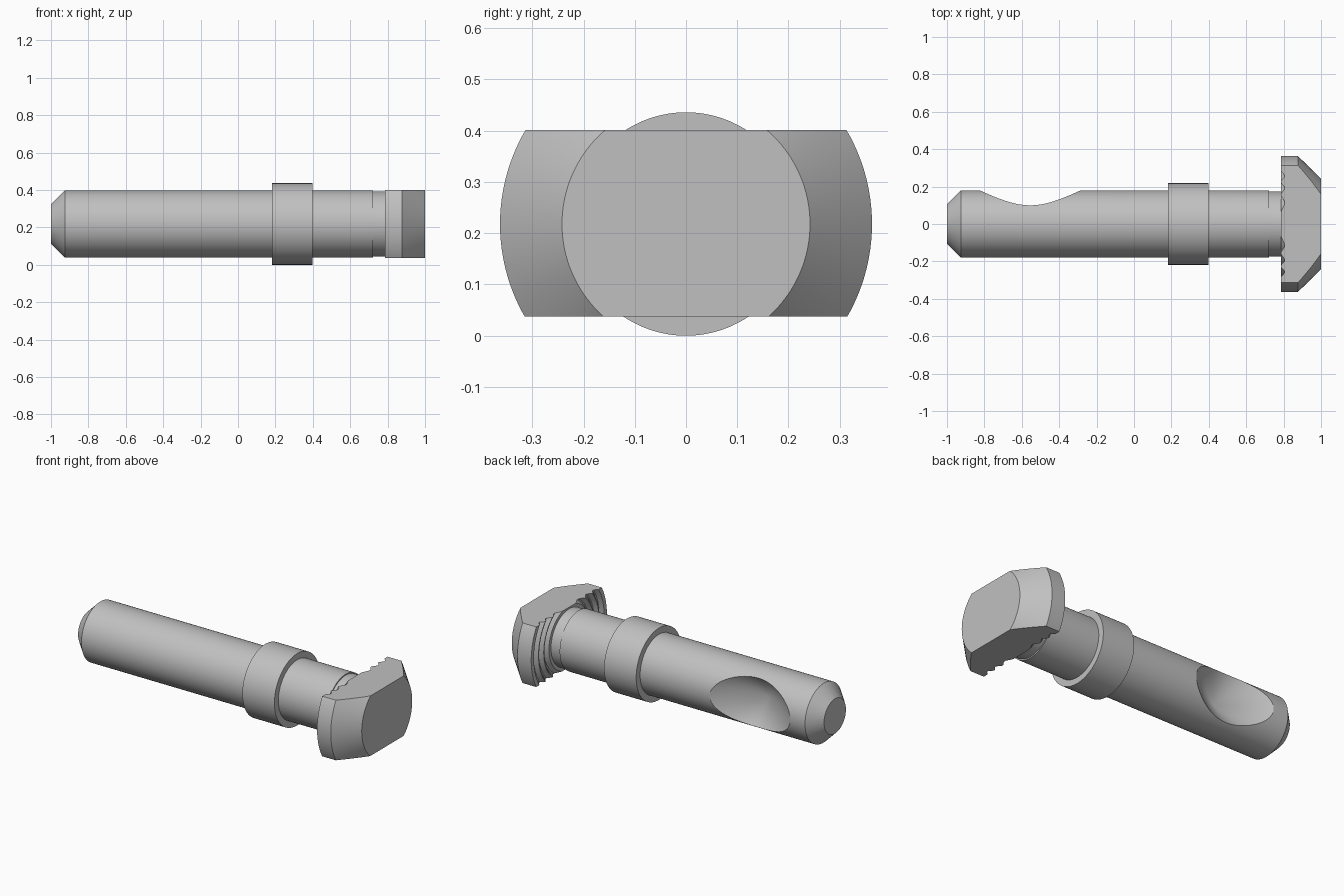
import bpy, bmesh, math
from mathutils import Matrix, Vector

if "Cube" in bpy.data.objects:
    bpy.data.objects.remove(bpy.data.objects["Cube"], do_unlink=True)

AXIS_Z = 0.218
SEGMENTS = 128

steel = bpy.data.materials.new("plain grey steel")
steel.use_nodes = True
colour = (0.53, 0.53, 0.53, 1)
steel.diffuse_color = colour
steel.node_tree.nodes["Principled BSDF"].inputs["Base Color"].default_value = colour


def make_object(name, bm):
    bmesh.ops.recalc_face_normals(bm, faces=bm.faces)
    mesh = bpy.data.meshes.new(name)
    bm.to_mesh(mesh)
    bm.free()
    mesh.materials.append(steel)
    obj = bpy.data.objects.new(name, mesh)
    bpy.context.collection.objects.link(obj)
    return obj


def lathe(name, profile):
    """Turn (x, radius) points around the long axis and cap both ends."""
    bm = bmesh.new()
    rings = []
    for x, r in profile:
        ring = []
        for i in range(SEGMENTS):
            a = math.tau * i / SEGMENTS
            ring.append(bm.verts.new((x, r * math.cos(a), AXIS_Z + r * math.sin(a))))
        rings.append(ring)
    for a, b in zip(rings, rings[1:]):
        for i in range(SEGMENTS):
            j = (i + 1) % SEGMENTS
            bm.faces.new((a[i], a[j], b[j], b[i]))
    bm.faces.new(rings[0])
    bm.faces.new(rings[-1])
    return make_object(name, bm)


def cut(obj, cutter, operation):
    mod = obj.modifiers.new("cut", "BOOLEAN")
    mod.operation, mod.solver, mod.object = operation, "EXACT", cutter
    cutter.hide_render = True
    bpy.context.view_layer.objects.active = obj
    bpy.ops.object.modifier_apply(modifier=mod.name)
    bpy.data.objects.remove(cutter, do_unlink=True)


# Shaft with a chamfered tip and a slightly thinner neck
shaft = lathe("shaft", [(-1, 0.105), (-0.925, 0.18), (0.722, 0.18),
                        (0.722, 0.173), (0.86, 0.173)])

# Conical dimple in the back of the shaft, its point on the axis
bm = bmesh.new()
depth = 0.3
bmesh.ops.create_cone(bm, cap_ends=True, segments=96, radius1=0,
                      radius2=1.5 * depth, depth=depth)
bmesh.ops.transform(bm, verts=bm.verts, matrix=Matrix.Translation((-0.555, depth / 2, AXIS_Z))
                    @ Matrix.Rotation(-math.pi / 2, 4, "X"))
cut(shaft, make_object("dimple_cutter", bm), "DIFFERENCE")

# Collar
collar = lathe("collar", [(0.182, 0.218), (0.397, 0.218)])

# Hammer head with ring grooves on its underside
profile = [(0.785, 0.15)]
for r in (0.215, 0.265, 0.315):
    profile += [(0.785, r - 0.022), (0.805, r - 0.004), (0.805, r + 0.004), (0.785, r + 0.022)]
profile += [(0.785, 0.363), (0.877, 0.363), (1, 0.242)]
head = lathe("hammer_head", profile)

# Flat top and bottom of the head
bm = bmesh.new()
bmesh.ops.create_cube(bm, size=1)
bmesh.ops.scale(bm, verts=bm.verts, vec=(1, 1, 0.364))
bmesh.ops.translate(bm, verts=bm.verts, vec=Vector((0.9, 0, AXIS_Z + 0.001)))
cut(head, make_object("head_cutter", bm), "INTERSECT")

# Smooth shading with sharp edges kept
bpy.ops.object.select_all(action="DESELECT")
for obj in (shaft, collar, head):
    obj.select_set(True)
    bpy.context.view_layer.objects.active = obj
bpy.ops.object.shade_smooth_by_angle(angle=math.radians(25))
